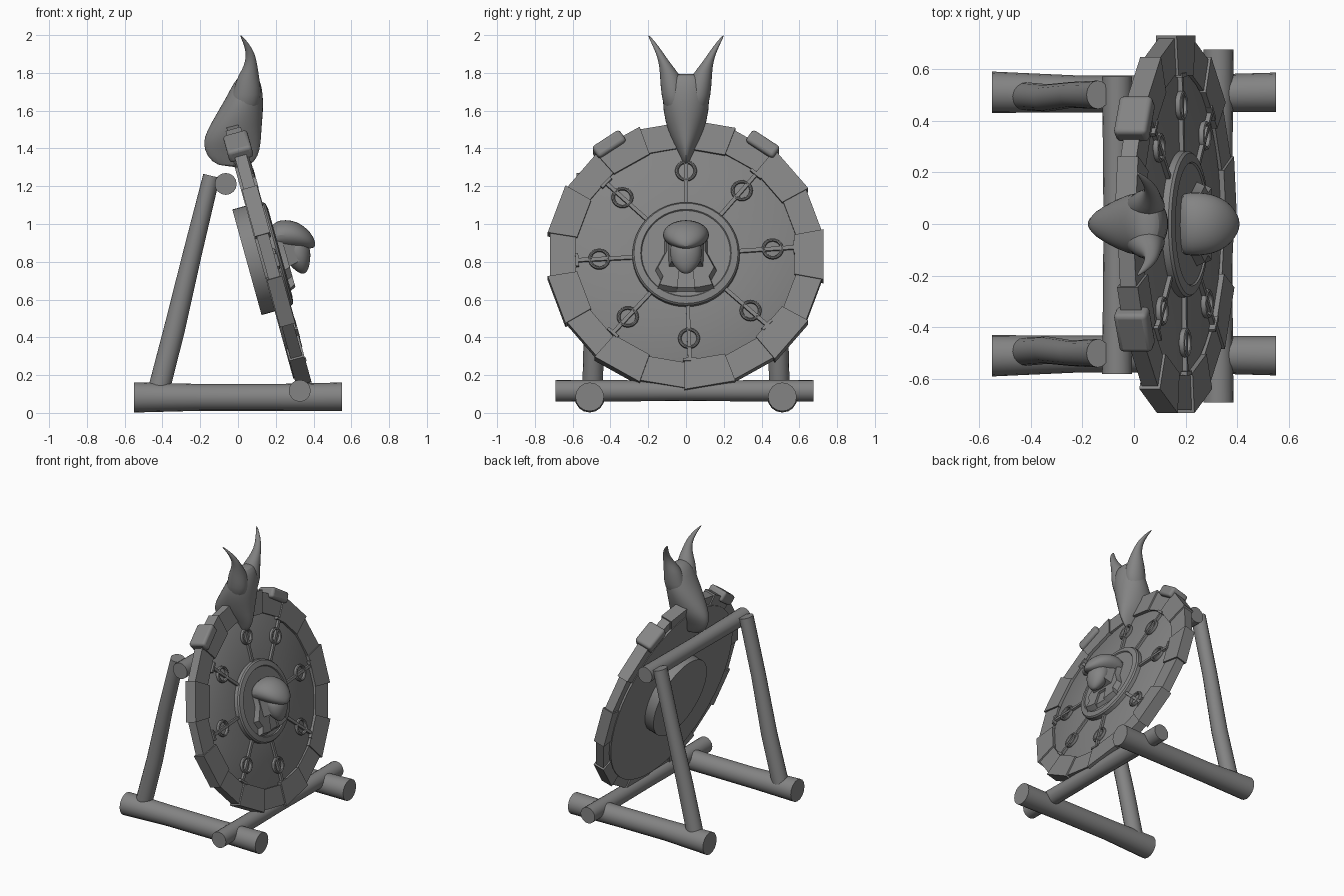
import bpy, bmesh
from math import sin, cos, pi, radians
from mathutils import Matrix, Vector

if "Cube" in bpy.data.objects:
    bpy.data.objects.remove(bpy.data.objects["Cube"])

# Shield frame: local x = outward normal, y = sideways, z = up the tilted face
TILT = Matrix.Translation((0.165, 0, 0.83)) @ Matrix.Rotation(radians(-15.5), 4, 'Y')
X, Y, Z = Vector((1, 0, 0)), Vector((0, 1, 0)), Vector((0, 0, 1))
GREY = bpy.data.materials.new("dark_grey")
GREY.diffuse_color = (0.23, 0.23, 0.23, 1)
GREY.use_nodes = True
GREY.node_tree.nodes["Principled BSDF"].inputs["Base Color"].default_value = GREY.diffuse_color


def finish(name, bm, mat=None):
    bmesh.ops.recalc_face_normals(bm, faces=bm.faces)
    if mat is not None:
        bm.transform(mat)
    me = bpy.data.meshes.new(name)
    bm.to_mesh(me)
    bm.free()
    me.materials.append(GREY)
    ob = bpy.data.objects.new(name, me)
    bpy.context.collection.objects.link(ob)
    return ob


def skin(name, rings, mat=None, cap=True):
    """Bridge rings of points; optionally close both ends."""
    bm = bmesh.new()
    rv = [[bm.verts.new(p) for p in r] for r in rings]
    n = len(rv[0])
    pairs = list(zip(rv, rv[1:])) + ([] if cap else [(rv[-1], rv[0])])
    for a, b in pairs:
        for i in range(n):
            j = (i + 1) % n
            bm.faces.new((a[i], a[j], b[j], b[i]))
    if cap:
        bm.faces.new(rv[0])
        bm.faces.new(rv[-1])
    return finish(name, bm, mat)


def loft(name, sections, u, v, n=16, sub=0):
    """Elliptical sections: (x, y, z, radius along u, radius along v)."""
    rings = [[Vector(s[:3]) + u * s[3] * cos(2 * pi * i / n) + v * s[4] * sin(2 * pi * i / n)
              for i in range(n)] for s in sections]
    ob = skin(name, rings)
    if sub:
        ob.modifiers.new("smooth", 'SUBSURF').levels = sub
        ob.modifiers["smooth"].render_levels = sub
    return ob


def lathe(name, profile, n=48):
    """Revolve (radius, height) points about the shield axis."""
    return skin(name, [[(h, r * cos(2 * pi * i / n), r * sin(2 * pi * i / n))
                        for i in range(n)] for r, h in profile], TILT)


def prism(name, outline, h0, h1, inset=1.0):
    """Extrude a (y, z) outline along the shield normal."""
    return skin(name, [[(h0, y, z) for y, z in outline],
                       [(h1, y * inset, z * inset) for y, z in outline]], TILT)


def bar(name, ang, r, h, size):
    """Box at polar position on the shield: size = (normal, tangent, radial)."""
    bm = bmesh.new()
    bmesh.ops.create_cube(bm, size=1)
    bm.transform(Matrix.Rotation(ang - pi / 2, 4, 'X') @ Matrix.Translation((h, 0, r))
                 @ Matrix.Diagonal((*size, 1)))
    return finish(name, bm, TILT)


# Stand logs
for s, side in ((1, "left"), (-1, "right")):
    loft("base_log_" + side, [(-0.55, s * .51, .082, .08, .08), (-.2, s * .503, .082, .071, .071),
                              (.2, s * .505, .082, .071, .071), (.55, s * .51, .085, .076, .076)], Y, Z)
    loft("leg_" + side, [(-.43, s * .495, .08, .058, .055), (-.335, s * .488, .45, .056, .053),
                         (-.24, s * .5, .85, .05, .05), (-.14, s * .5, 1.255, .045, .055)],
         Vector((.97, 0, -.24)), Y)
loft("top_crossbar", [(-.065, -.58, 1.212, .058, .058), (-.065, 0, 1.212, .053, .053),
                      (-.065, .57, 1.212, .058, .058)], X, Z)
loft("bottom_crossbar", [(.327, -.69, .117, .058, .058), (.325, 0, .117, .054, .054),
                         (.327, .675, .117, .058, .058)], X, Z)

# Shield disc, back plate and boss ring
lathe("shield_disc", [(.66, -.05), (.66, .01), (.59, .012), (.58, .018), (.2, .02)])
lathe("back_plate", [(.29, -.04), (.29, -.122)])
lathe("boss_ring", [(.285, 0), (.283, .045), (.275, .055), (.24, .062), (.235, .055), (.05, .055)])

# Rim of eighteen overlapping plates
for k in range(18):
    big = k % 2 == 0
    a0, a1 = radians(-10 + 20 * k), radians(10 + 20 * k)
    e = .012 if big else -.004
    ro, ri = (.742, .584) if big else (.731, .592)
    corners = [(r * cos(a), r * sin(a)) for r, a in
               ((ri, a0 - e), (ro, a0 - e), (ro, a1 + e), (ri, a1 + e))]
    prism("rim_plate", corners, -.045 if big else -.036, .038 if big else .028)

# Spokes with end pieces and rings
for deg in (90, 50, 4, 318, 272, 228, 183, 137):
    a = radians(deg)
    bar("spoke", a, .43, .024, (.024, .02, .31))
    bar("spoke_end", a, .578, .026, (.034, .07, .016))
    c = Vector((.028, .46 * cos(a), .46 * sin(a)))
    rings = []
    for i in range(24):
        t = 2 * pi * i / 24
        d = Vector((0, cos(t), sin(t)))
        rings.append([c + d * (.049 + .009 * cos(q * pi / 4)) + X * .013 * sin(q * pi / 4) for q in range(8)])
    skin("spoke_ring", rings, TILT, cap=False)

# Clamps wrapping the rim
for deg in (56, 124):
    ob = bar("rim_clamp", radians(deg), .728, -.002, (.132, .175, .075))
    m = ob.modifiers.new("round", 'BEVEL')
    m.width, m.segments = .018, 3

# Boss head: faceted collar, throat, hood and beak
half = [(.05, -.215), (.08, -.215), (.155, -.2), (.135, -.15), (.165, -.095), (.115, .0), (.115, .1)]
collar = half + [(-y, z) for y, z in reversed(half)] + [(-.04, -.11), (.04, -.11)]
prism("collar", collar, .05, .09, .9)
prism("throat", [(-.1, -.09), (.1, -.09), (.11, .12), (-.11, .12)], .05, .15, .75)
prism("tongue", [(-.05, -.215), (.05, -.215), (.04, -.08), (-.04, -.08)], .05, .075, .9)
loft("hood", [(.165, 0, .915, .11, .065), (.2, 0, .94, .125, .077), (.25, 0, .945, .126, .08),
              (.31, 0, .94, .118, .076), (.365, 0, .922, .088, .056), (.395, 0, .905, .048, .034),
              (.409, 0, .893, .015, .012)], Y, Z, 16, 1)
loft("beak", [(.29, 0, .92, .075, .08), (.312, 0, .86, .075, .087), (.32, 0, .81, .064, .083),
              (.33, 0, .77, .047, .06), (.34, 0, .745, .024, .03), (.343, 0, .737, .008, .01)],
     X, Y, 16, 1)

# Two-pronged crest saddled over the top of the rim
loft("crest", [(-.02, 0, 1.3, .085, .012), (-.03, 0, 1.36, .14, .034), (-.032, 0, 1.43, .155, .072),
               (-.022, 0, 1.49, .147, .096), (.015, 0, 1.6, .12, .124), (.041, 0, 1.69, .093, .124),
               (.05, 0, 1.76, .068, .108), (.058, 0, 1.788, .04, .085), (.06, 0, 1.795, .015, .03)],
     X, Y, 20, 1)
for s in (1, -1):
    loft("crest_prong", [(.025, s * .055, 1.58, .085, .058), (.048, s * .066, 1.69, .078, .067),
                         (.052, s * .078, 1.76, .064, .06), (.06, s * .09, 1.80, .05, .05),
                         (.067, s * .108, 1.84, .036, .035), (.068, s * .127, 1.88, .027, .025),
                         (.06, s * .148, 1.92, .021, .018), (.038, s * .175, 1.965, .013, .012),
                         (.012, s * .2, 2.001, .003, .003)], X, Y, 14, 1)

# Smooth shading with sharp edges kept
bpy.ops.object.select_all(action='SELECT')
bpy.context.view_layer.objects.active = bpy.context.selected_objects[0]
bpy.ops.object.shade_smooth_by_angle(angle=radians(35))
